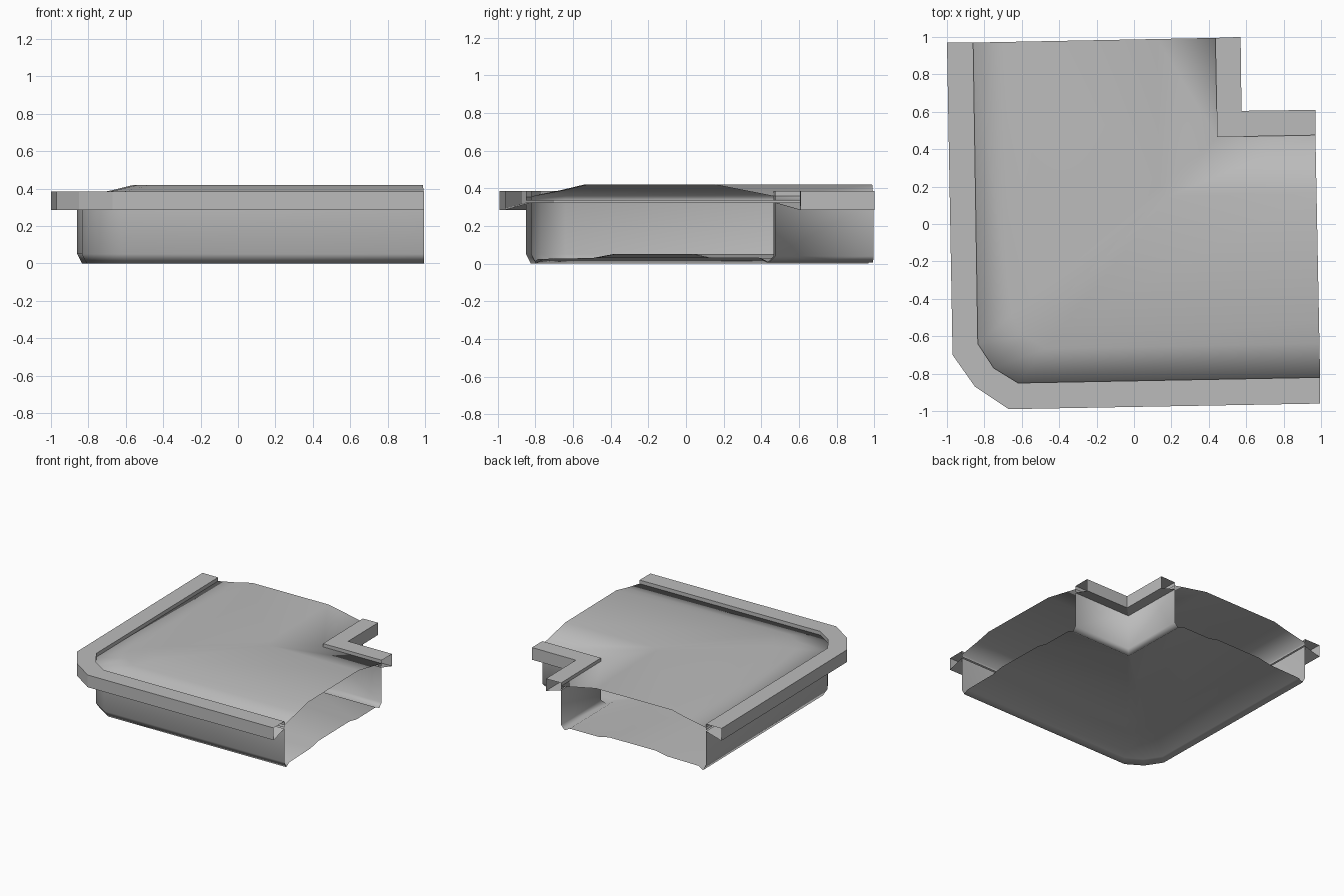
import bpy
import bmesh
from mathutils import Vector

cube = bpy.data.objects.get("Cube")
if cube:
    bpy.data.objects.remove(cube, do_unlink=True)

grey = bpy.data.materials.new("plain grey")
grey.use_nodes = True
tone = (0.5, 0.5, 0.5, 1)
grey.diffuse_color = tone
grey.node_tree.nodes["Principled BSDF"].inputs["Base Color"].default_value = tone

# Plan stations, running from the back opening round the bend to the left opening
outer_wall = [(-0.86, 0.97), (-0.835, -0.64), (-0.75, -0.77), (-0.62, -0.85), (0.995, -0.82)]
outer_edge = [(-1, 0.97), (-0.97, -0.7), (-0.85, -0.87), (-0.67, -0.99), (0.995, -0.96)]
bend = (0.445, 0.465)
inner_wall = [(0.435, 0.995), bend, bend, bend, (0.97, 0.475)]
notch = (0.575, 0.605)
inner_edge = [(0.57, 1), notch, notch, notch, (0.97, 0.61)]


def loft(name, start, end, profile, smooth):
    """Sweep a (fraction across, height) profile along the paired stations."""
    bm = bmesh.new()
    rows = []
    for a, b in zip(start, end):
        a, b = Vector(a), Vector(b)
        rows.append([bm.verts.new((*a.lerp(b, t), z)) for t, z in profile])
    for r, s in zip(rows, rows[1:]):
        for j in range(len(profile) - 1):
            bm.faces.new((r[j], s[j], s[j + 1], r[j + 1]))
    # Stations meeting at the bend collapse into one corner
    bmesh.ops.remove_doubles(bm, verts=bm.verts, dist=0.0005)
    for f in bm.faces:
        f.smooth = smooth
    mesh = bpy.data.meshes.new(name)
    bm.to_mesh(mesh)
    bm.free()
    mesh.materials.append(grey)
    obj = bpy.data.objects.new(name, mesh)
    bpy.context.collection.objects.link(obj)
    return obj


# Vaulted roof with short turned-down lips
roof = [(0, 0.335), (0, 0.355), (0.14, 0.39), (0.235, 0.42),
        (0.76, 0.42), (1, 0.358), (1, 0.335)]
loft("roof", outer_wall, inner_wall, roof, True)

# Side walls and arched floor
trough = [(0, 0.325), (0, 0.05), (0.02, 0), (0.05, 0.025), (0.27, 0.03), (0.35, 0.05),
          (0.67, 0.05), (0.74, 0.03), (0.94, 0.03), (0.975, 0.005), (1, 0.04), (1, 0.325)]
loft("trough", outer_wall, inner_wall, trough[::-1], True)

# Hollow flanges along both sides
flange = [(0, 0.325), (1, 0.285), (1, 0.385), (0, 0.385), (0, 0.355)]
loft("outer_flange", outer_wall, outer_edge, flange, False)
loft("inner_flange", inner_wall, inner_edge, flange[::-1], False)
